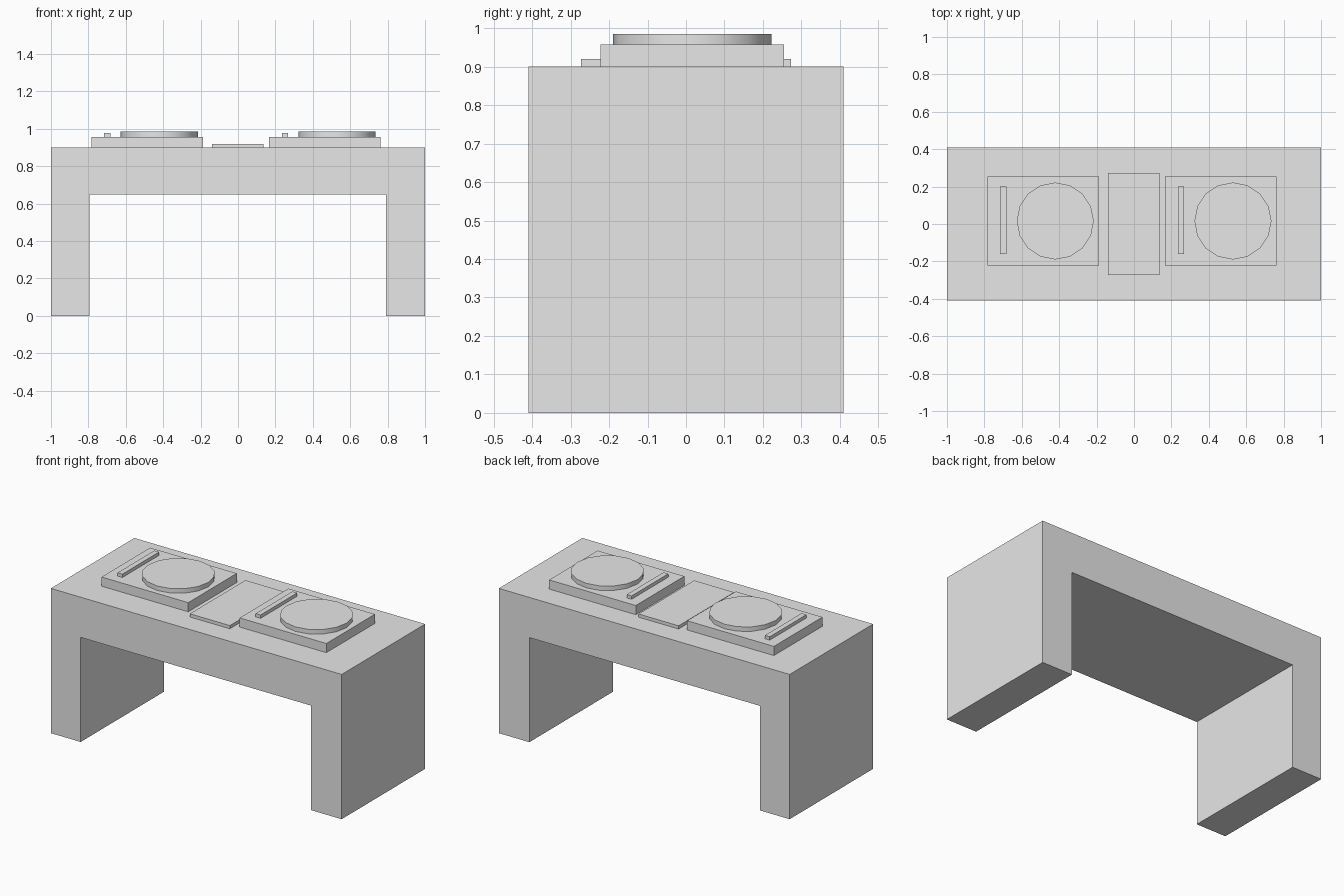
import bpy, bmesh
from math import pi
from mathutils import Matrix

cube = bpy.data.objects.get("Cube")
if cube:
    bpy.data.objects.remove(cube, do_unlink=True)

grey = bpy.data.materials.new("light grey")
grey.use_nodes = True
grey.diffuse_color = (0.8, 0.8, 0.8, 1)
grey.node_tree.nodes["Principled BSDF"].inputs["Base Color"].default_value = grey.diffuse_color


def finish(name, bm):
    bmesh.ops.recalc_face_normals(bm, faces=bm.faces)
    mesh = bpy.data.meshes.new(name)
    bm.to_mesh(mesh)
    bm.free()
    mesh.materials.append(grey)
    obj = bpy.data.objects.new(name, mesh)
    bpy.context.collection.objects.link(obj)
    return obj


def box(name, x0, x1, y0, y1, z0, z1):
    bm = bmesh.new()
    bmesh.ops.create_cube(bm, size=1)
    bmesh.ops.scale(bm, vec=(x1 - x0, y1 - y0, z1 - z0), verts=bm.verts)
    bmesh.ops.translate(bm, vec=((x0 + x1) / 2, (y0 + y1) / 2, (z0 + z1) / 2), verts=bm.verts)
    return finish(name, bm)


def disc(name, x, y, z0, z1, radius):
    bm = bmesh.new()
    bmesh.ops.create_cone(bm, cap_ends=True, segments=16, radius1=radius, radius2=radius,
                          depth=z1 - z0, matrix=Matrix.Translation((x, y, (z0 + z1) / 2)))
    obj = finish(name, bm)
    bpy.ops.object.select_all(action='DESELECT')
    obj.select_set(True)
    bpy.context.view_layer.objects.active = obj
    bpy.ops.object.shade_smooth_by_angle(angle=pi / 6)


# Table body: an arch profile extruded from front to back
TOP, DEPTH = 0.9, 0.41
profile = [(-1, 0), (-0.795, 0), (-0.795, 0.65), (0.79, 0.65),
           (0.79, 0), (1, 0), (1, TOP), (-1, TOP)]
bm = bmesh.new()
face = bm.faces.new([bm.verts.new((x, -DEPTH, z)) for x, z in profile])
side = bmesh.ops.extrude_face_region(bm, geom=[face])["geom"]
bmesh.ops.translate(bm, vec=(0, 2 * DEPTH, 0),
                    verts=[v for v in side if isinstance(v, bmesh.types.BMVert)])
finish("table_body", bm)

# Centre plate between the two decks
box("centre_plate", -0.14, 0.135, -0.273, 0.273, TOP, 0.92)

# Two decks, each with a round platter and a slim bar
DECK_TOP = 0.957
for label, x in (("right", -0.783), ("left", 0.167)):
    box(label + "_deck", x, x + 0.596, -0.222, 0.255, TOP, DECK_TOP)
    box(label + "_bar", x + 0.067, x + 0.1, -0.16, 0.2, DECK_TOP, 0.978)
    disc(label + "_platter", x + 0.362, 0.016, DECK_TOP, 0.985, 0.206)
